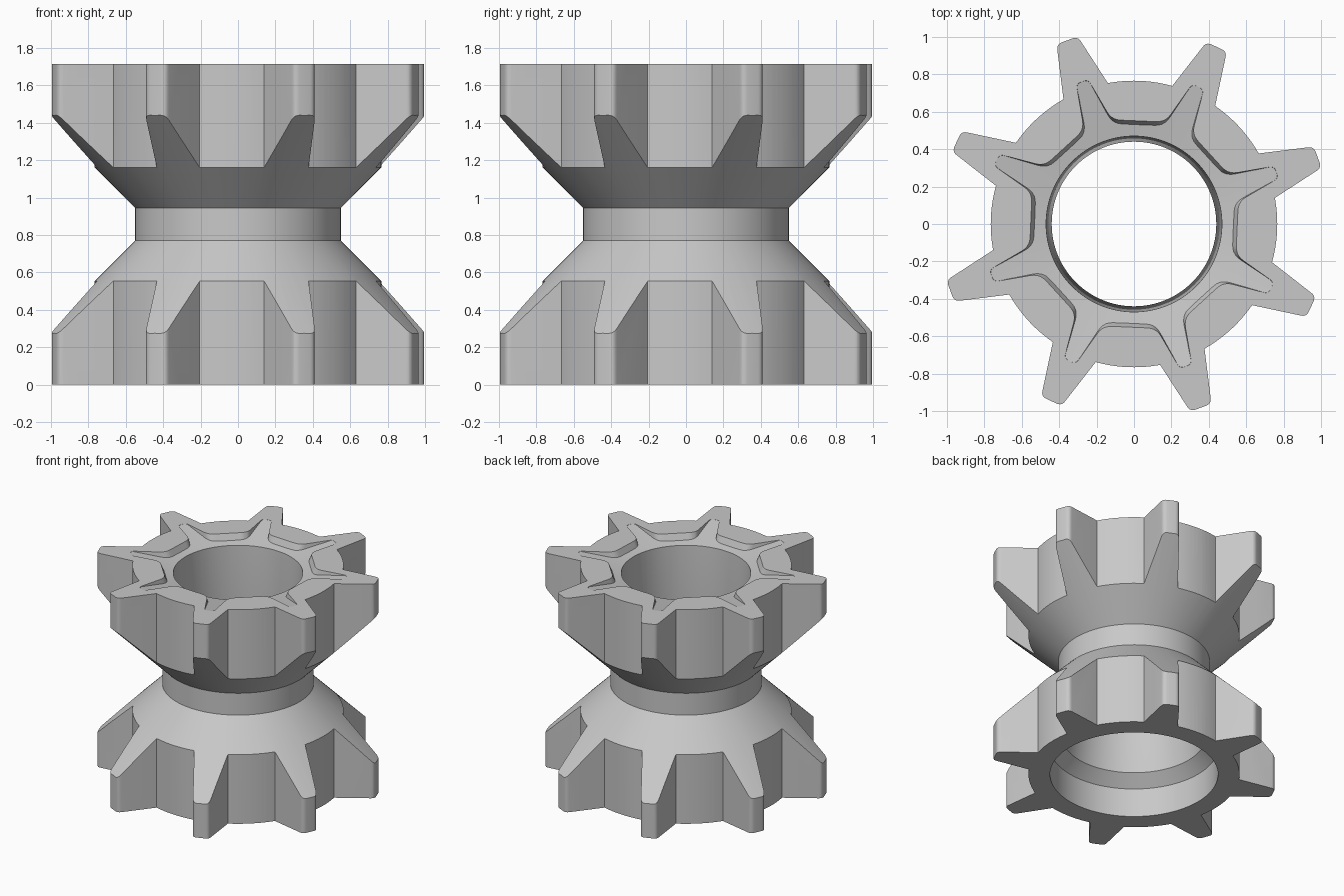
import bpy, bmesh, math
from mathutils import Vector

HEIGHT = 1.715
TEETH = 8
FIRST = math.radians(20)

if "Cube" in bpy.data.objects:
    bpy.data.objects.remove(bpy.data.objects["Cube"], do_unlink=True)

grey = bpy.data.materials.new("plain_grey")
grey.use_nodes = True
colour = (0.58, 0.58, 0.58, 1)
grey.diffuse_color = colour
grey.node_tree.nodes["Principled BSDF"].inputs["Base Color"].default_value = colour


def finish(bm, name):
    bmesh.ops.recalc_face_normals(bm, faces=bm.faces)
    mesh = bpy.data.meshes.new(name)
    bm.to_mesh(mesh)
    bm.free()
    mesh.materials.append(grey)
    ob = bpy.data.objects.new(name, mesh)
    bpy.context.collection.objects.link(ob)
    return ob


def lathe(name, profile, steps=128):
    """Solid of revolution from a closed (radius, z) profile."""
    bm = bmesh.new()
    rings = []
    for i in range(steps):
        a = 2 * math.pi * i / steps
        rings.append([bm.verts.new((r * math.cos(a), r * math.sin(a), z)) for r, z in profile])
    n = len(profile)
    for i in range(steps):
        p, q = rings[i], rings[(i + 1) % steps]
        for j in range(n):
            k = (j + 1) % n
            bm.faces.new((p[j], q[j], q[k], p[k]))
    bmesh.ops.remove_doubles(bm, verts=bm.verts, dist=1e-5)
    return finish(bm, name)


def loft(name, outline, levels):
    """Prism through scaled copies of an outline, levels are (z, scale)."""
    bm = bmesh.new()
    low, high = [[bm.verts.new((p.x * s, p.y * s, z)) for p in outline] for z, s in levels]
    bm.faces.new(low[::-1])
    bm.faces.new(high)
    n = len(outline)
    for i in range(n):
        j = (i + 1) % n
        bm.faces.new((low[i], low[j], high[j], high[i]))
    return finish(bm, name)


def fillet(before, corner, after, size, steps=5):
    a = corner + (before - corner).normalized() * size
    b = corner + (after - corner).normalized() * size
    return [a.lerp(corner, t / steps).lerp(corner.lerp(b, t / steps), t / steps)
            for t in range(steps + 1)]


def polar(r, a):
    return Vector((r * math.cos(a), r * math.sin(a)))


def spoke(a, r, half):
    """Point at radius r along direction a, shifted sideways by half."""
    return polar(r, a) + polar(half, a + math.pi / 2)


def combine(target, tool, operation):
    mod = target.modifiers.new(operation.lower(), 'BOOLEAN')
    mod.operation = operation
    mod.solver = 'EXACT'
    mod.object = tool
    bpy.ops.object.select_all(action='DESELECT')
    bpy.context.view_layer.objects.active = target
    target.select_set(True)
    bpy.ops.object.modifier_apply(modifier=mod.name)
    bpy.data.objects.remove(tool, do_unlink=True)


# Outlines of the toothed wheel and of the star pocket
pitch = 2 * math.pi / TEETH
root_half = math.radians(9.5)
gear, star = [], []
for i in range(TEETH):
    a = FIRST + i * pitch
    start, end = polar(0.766, a - root_half), polar(0.766, a + root_half)
    t1, t2 = spoke(a, 1.045, -0.06), spoke(a, 1.045, 0.06)
    gear.append(start)
    gear += fillet(start, t1, t2, 0.03) + fillet(t1, t2, end, 0.03)
    gap = pitch - 2 * root_half
    gear += [polar(0.766, a + root_half + gap * k / 10) for k in range(10)]

    v0 = spoke(a - pitch, 0.565, 0.078)
    v1, v2 = spoke(a, 0.565, -0.078), spoke(a, 0.565, 0.078)
    v3 = spoke(a + pitch, 0.565, -0.078)
    s1, s2 = spoke(a, 0.81, -0.034), spoke(a, 0.81, 0.034)
    star += fillet(v0, v1, s1, 0.05) + fillet(v1, s1, s2, 0.025)
    star += fillet(s1, s2, v2, 0.025) + fillet(s2, v2, v3, 0.05)

# Hourglass body with a stepped bore
body = lathe("toothed_spool", [
    (0.61, 0), (1.15, 0), (1.15, 0.17), (0.55, 0.77), (0.55, 0.945),
    (1.15, 1.545), (1.15, HEIGHT), (0.47, HEIGHT), (0.47, 1.655),
    (0.44, 0.86), (0.52, 0.315), (0.61, 0.23)])

# Teeth shaped by the wheel outline
teeth = loft("teeth_outline", gear, [(-0.1, 1), (HEIGHT + 0.1, 1)])
combine(body, teeth, 'INTERSECT')

# Star pocket with a shallow funnel floor and drafted walls
pocket = loft("star_pocket", star, [(1.595, 0.91), (1.835, 1.09)])
funnel = lathe("pocket_floor", [
    (0.001, 1.653), (0.46, 1.653), (0.815, HEIGHT), (1.2, 1.782), (1.2, 1.8), (0.001, 1.8)])
combine(pocket, funnel, 'INTERSECT')
combine(body, pocket, 'DIFFERENCE')

bpy.ops.object.select_all(action='DESELECT')
bpy.context.view_layer.objects.active = body
body.select_set(True)
bpy.ops.object.shade_smooth_by_angle(angle=math.radians(25))
